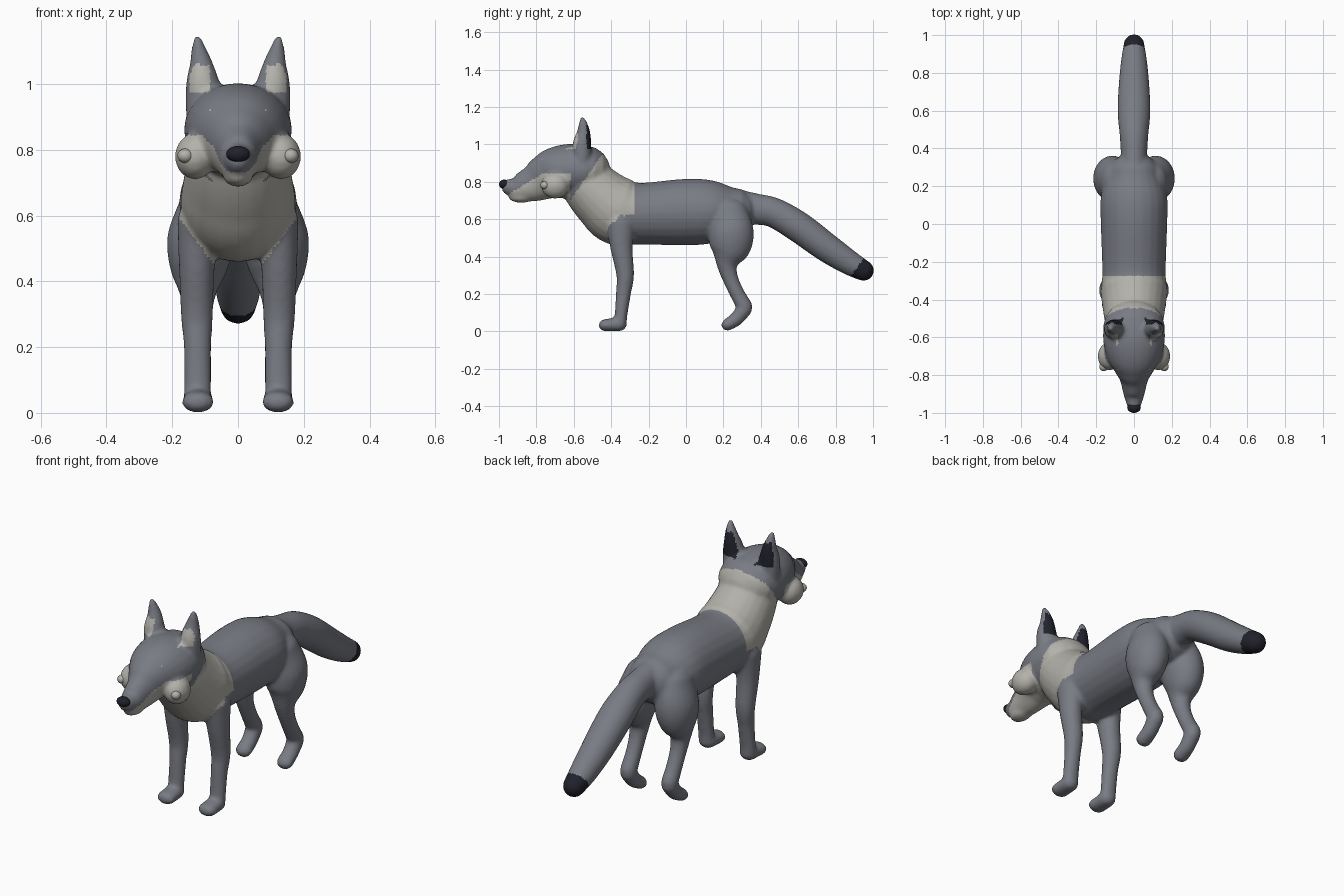
import bpy, bmesh, math
from mathutils import Vector, Matrix

cube = bpy.data.objects.get("Cube")
if cube:
    bpy.data.objects.remove(cube, do_unlink=True)


def material(name, rgb):
    mat = bpy.data.materials.new(name)
    mat.use_nodes = True
    mat.diffuse_color = (*rgb, 1)
    mat.node_tree.nodes["Principled BSDF"].inputs["Base Color"].default_value = (*rgb, 1)
    return mat


GREY = material("grey fur", (0.19, 0.20, 0.23))
PALE = material("pale fur", (0.45, 0.44, 0.40))
DARK = material("dark fur", (0.015, 0.015, 0.025))


def spline(points, steps=6):
    """Catmull-Rom through points of (x, y, z, side radius, depth radius)."""
    pts = [Vector(p) for p in points]
    pts = [2 * pts[0] - pts[1]] + pts + [2 * pts[-1] - pts[-2]]
    out = []
    for a, b, c, d in zip(pts, pts[1:], pts[2:], pts[3:]):
        for i in range(steps):
            t = i / steps
            out.append(0.5 * (2 * b + (c - a) * t + (2 * a - 5 * b + 4 * c - d) * t**2
                              + (3 * b - a - 3 * c + d) * t**3))
    return out + [pts[-2]]


def loft(bm, points, sides=24):
    """Closed tube of elliptical rings with rounded ends."""
    path = spline(points)
    frames = []
    for i, p in enumerate(path):
        ahead, behind = path[min(i + 1, len(path) - 1)], path[max(i - 1, 0)]
        frames.append((p.xyz if len(p) == 3 else Vector(p[:3]),
                       Vector((ahead - behind)[:3]).normalized(), p[3], p[4]))

    def cap(frame, sign):
        centre, along, rx, ry = frame
        reach = min(rx, ry)
        return [(centre + along * sign * reach * math.sin(a), along,
                 rx * math.cos(a), ry * math.cos(a)) for a in (0.4, 0.8, 1.2, 1.45)]

    frames = cap(frames[0], -1)[::-1] + frames + cap(frames[-1], 1)
    rings = []
    for centre, along, rx, ry in frames:
        side = (Vector((1, 0, 0)) - along * along.x).normalized()
        depth = along.cross(side)
        rings.append([bm.verts.new(centre + side * rx * math.cos(a) + depth * ry * math.sin(a))
                      for a in (2 * math.pi * k / sides for k in range(sides))])
    for low, high in zip(rings, rings[1:]):
        for k in range(sides):
            n = (k + 1) % sides
            bm.faces.new((low[k], low[n], high[n], high[k]))
    bm.faces.new(rings[0][::-1])
    bm.faces.new(rings[-1])


def ball(bm, centre, radii, turn=Matrix()):
    matrix = Matrix.Translation(centre) @ turn @ Matrix.Diagonal((*radii, 1))
    bmesh.ops.create_uvsphere(bm, u_segments=24, v_segments=16, radius=1, matrix=matrix)


def add_object(name, bm, mat=None):
    mesh = bpy.data.meshes.new(name)
    bmesh.ops.recalc_face_normals(bm, faces=bm.faces)
    bm.to_mesh(mesh)
    bm.free()
    if mat:
        mesh.materials.append(mat)
        mesh.shade_smooth()
    obj = bpy.data.objects.new(name, mesh)
    bpy.context.collection.objects.link(obj)
    return obj


def ball_object(name, centre, radii, mat, turn=Matrix()):
    bm = bmesh.new()
    ball(bm, centre, radii, turn)
    return add_object(name, bm, mat)


bm = bmesh.new()
# Neck and torso
loft(bm, [(0, -.58, .845, .13, .12), (0, -.53, .79, .15, .145), (0, -.45, .71, .165, .165),
          (0, -.36, .645, .175, .185), (0, -.25, .63, .168, .165), (0, 0, .638, .176, .178),
          (0, .14, .64, .176, .168), (0, .25, .64, .14, .13)])
# Head and muzzle
loft(bm, [(0, -.945, .772, .042, .044), (0, -.9, .768, .056, .072), (0, -.82, .79, .076, .098),
          (0, -.76, .82, .11, .12), (0, -.70, .845, .145, .138), (0, -.62, .86, .163, .143),
          (0, -.54, .86, .163, .135)])
ball(bm, (0, -.88, .718), (.045, .07, .03))
# Tail
loft(bm, [(0, .25, .68, .07, .085), (0, .37, .655, .07, .083), (0, .47, .635, .076, .08),
          (0, .6, .56, .087, .083), (0, .75, .45, .08, .078), (0, .87, .37, .068, .067),
          (0, .95, .325, .055, .056)])
for s in (-1, 1):
    # Ears and cheeks
    loft(bm, [(s * .1, -.555, .92, .06, .05), (s * .107, -.556, 1, .052, .05),
              (s * .112, -.548, 1.06, .036, .038), (s * .12, -.55, 1.11, .022, .024),
              (s * .123, -.555, 1.138, .013, .014)])
    ball(bm, (s * .13, -.70, .78), (.062, .075, .07))
    # Front leg and paw
    loft(bm, [(s * .118, -.35, .58, .067, .08), (s * .125, -.345, .45, .055, .06),
              (s * .125, -.325, .3, .049, .047), (s * .123, -.335, .2, .042, .04),
              (s * .123, -.347, .09, .042, .034), (s * .123, -.35, .05, .042, .034)])
    loft(bm, [(s * .122, -.355, .04, .045, .039), (s * .122, -.435, .033, .049, .032)])
    # Thigh, hind shin and paw
    loft(bm, [(s * .10, .22, .63, .08, .11), (s * .113, .24, .53, .102, .122),
              (s * .12, .235, .44, .088, .108), (s * .122, .22, .36, .055, .058),
              (s * .122, .235, .29, .043, .043), (s * .122, .27, .21, .04, .04),
              (s * .122, .312, .135, .042, .043)])
    loft(bm, [(s * .122, .312, .12, .042, .042), (s * .122, .27, .068, .04, .038),
              (s * .122, .222, .036, .043, .033)])

# Fuse all parts into one smooth skin
body = add_object("fox_body", bm)
remesh = body.modifiers.new("fuse", "REMESH")
remesh.mode = "VOXEL"
remesh.voxel_size = 0.01
relax = body.modifiers.new("relax", "SMOOTH")
relax.factor = 0.5
relax.iterations = 6
bpy.context.view_layer.update()
fused = bpy.data.meshes.new_from_object(body.evaluated_get(bpy.context.evaluated_depsgraph_get()))
body.modifiers.clear()
body.data = fused
fused.materials.clear()
for mat in (GREY, PALE, DARK):
    fused.materials.append(mat)
fused.shade_smooth()


def fur(c):
    x, y, z = abs(c.x), c.y, c.z
    if .8 * y - .6 * z > .527:                                   # tail tip
        return 2
    if y > -.532 and x > .06 and .975 < z < 1.1 and y < -.4:      # ear backs
        return 2
    if y < -.578 and .085 < x < .148 and .975 < z < 1.06:         # inner ears
        return 1
    if y < -.62 and z < min(.745 + .6 * (y + .93), .845):         # jaw and cheeks
        return 1
    if y > -.62 + .7 * (z - .7):                                  # collar and chest
        if z > .62:
            return int(y < -.275)
        return int(y < -.37 and x < .05 + .75 * (z - .42))
    return 0


for face in fused.polygons:
    face.material_index = fur(face.center)

# Nose
ball_object("nose", (0, -.972, .787), (.036, .028, .025), DARK)

# Eyes, glints, brows and cheek buttons
for s, label in ((-1, "right"), (1, "left")):
    facing = Vector((s * .55, -.75, .4)).to_track_quat("-Y", "Z").to_matrix().to_4x4()
    turn = facing @ Matrix.Rotation(-s * .3, 4, "Y")
    ball_object(label + "_eye", (s * .083, -.752, .895), (.029, .018, .042), DARK, turn)
    ball_object(label + "_eye_glint", (s * .08, -.765, .917), (.009, .009, .009), PALE)
    ball_object(label + "_brow", (s * .077, -.732, .933), (.023, .014, .008), PALE)
    ball_object(label + "_cheek_button", (s * .16, -.755, .782), (.024, .024, .022), PALE)
